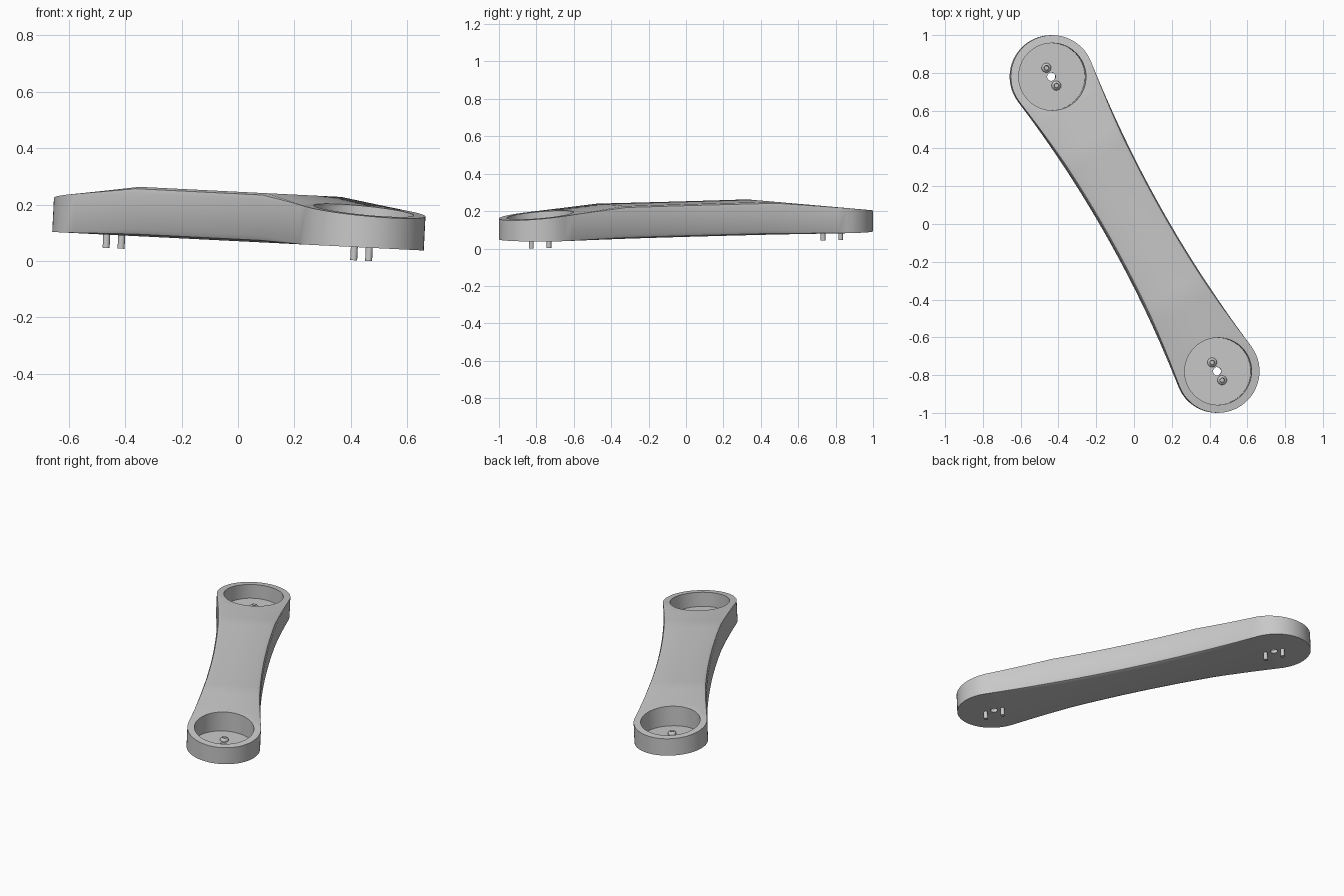
import bpy, bmesh, math
from mathutils import Matrix

cube = bpy.data.objects.get("Cube")
if cube:
    bpy.data.objects.remove(cube, do_unlink=True)

# Single grey material
grey = bpy.data.materials.new("light_grey")
grey.use_nodes = True
COLOR = (0.58, 0.58, 0.58, 1)
grey.diffuse_color = COLOR
grey.node_tree.nodes["Principled BSDF"].inputs["Base Color"].default_value = COLOR

# The bar runs along local y, then is turned and slightly tilted
FRAME = (Matrix.Translation((0, 0, 0.07)) @ Matrix.Rotation(math.radians(2.86), 4, "Y")
         @ Matrix.Rotation(math.radians(29.4), 4, "Z"))
END, RADIUS, JOIN, CREASE = 0.895, 0.22, 0.865, 0.46
FLOOR = 0.022


def add_object(name, bm):
    bmesh.ops.recalc_face_normals(bm, faces=bm.faces)
    mesh = bpy.data.meshes.new(name)
    bm.to_mesh(mesh)
    bm.free()
    mesh.materials.append(grey)
    ob = bpy.data.objects.new(name, mesh)
    bpy.context.collection.objects.link(ob)
    ob.matrix_world = FRAME
    return ob


def activate(ob):
    bpy.ops.object.select_all(action="DESELECT")
    ob.select_set(True)
    bpy.context.view_layer.objects.active = ob


def smooth(ob, degrees=28):
    activate(ob)
    bpy.ops.object.shade_smooth_by_angle(angle=math.radians(degrees))


def cylinder(name, radius, z0, z1, x, y, segments):
    bm = bmesh.new()
    bmesh.ops.create_cone(bm, cap_ends=True, segments=segments, radius1=radius,
                          radius2=radius, depth=z1 - z0,
                          matrix=Matrix.Translation((x, y, (z0 + z1) / 2)))
    return add_object(name, bm)


def lathe(name, profile, x, y, segments=20):
    bm = bmesh.new()
    verts = [bm.verts.new((r, 0, z)) for r, z in profile]
    edges = [bm.edges.new(pair) for pair in zip(verts, verts[1:])]
    bmesh.ops.spin(bm, geom=verts + edges, cent=(0, 0, 0), axis=(0, 0, 1),
                   angle=math.tau, steps=segments)
    bmesh.ops.remove_doubles(bm, verts=bm.verts, dist=0.0002)
    bmesh.ops.translate(bm, verts=bm.verts, vec=(x, y, 0))
    return add_object(name, bm)


def section(s):
    """Half width, top height and edge bevel of the bar at distance s."""
    a = abs(s)
    if a < JOIN:
        w = 0.16 + 0.058 * (a / JOIN) ** 2
    else:
        w = math.sqrt(max(0, RADIUS ** 2 - (a - END) ** 2))
    top = 0.175 - 0.1 * max(0, a - CREASE)
    bevel = 0.024 * min(1, max(0, (JOIN - a) / (JOIN - CREASE)))
    return w, top, bevel


# Bar body: waisted loft with rounded ends and bevels fading out at the ends
half = [CREASE * i / 8 for i in range(1, 9)]
half += [CREASE + (JOIN - CREASE) * i / 8 for i in range(1, 9)]
half += [END + RADIUS * math.sin(math.radians(a)) for a in range(0, 91, 6)]
stations = [-s for s in reversed(half)] + [0] + half
bm = bmesh.new()
rings = []
for s in stations:
    w, top, b = section(s)
    c = b * 0.3
    right = [(w - b, 0), (w - c, c), (w, b), (w, top - b), (w - c, top - c), (w - b, top)]
    ring = right + [(-x, z) for x, z in reversed(right)]
    rings.append([bm.verts.new((x, s, z)) for x, z in ring])
for r0, r1 in zip(rings, rings[1:]):
    n = len(r0)
    for i in range(n):
        bm.faces.new((r0[i], r0[(i + 1) % n], r1[(i + 1) % n], r1[i]))
bmesh.ops.remove_doubles(bm, verts=bm.verts, dist=0.0003)
body = add_object("bar_body", bm)

# Round recesses and centre holes at both ends
for side in (-1, 1):
    for radius, z0, segments in ((0.178, FLOOR, 48), (0.022, -0.1, 20)):
        cutter = cylinder("recess_cutter", radius, z0, 0.4, 0, side * END, segments)
        cutter.hide_render = True
        mod = body.modifiers.new("recess", "BOOLEAN")
        mod.operation, mod.solver, mod.object = "DIFFERENCE", "EXACT", cutter
        activate(body)
        bpy.ops.object.modifier_apply(modifier=mod.name)
        bpy.data.objects.remove(cutter, do_unlink=True)
smooth(body)

# Screws: domed socket head on the recess floor, shank out of the underside
SCREW = [(0, -0.047), (0.0125, -0.047), (0.0125, FLOOR), (0.025, FLOOR),
         (0.025, FLOOR + 0.008), (0.022, FLOOR + 0.015), (0.013, FLOOR + 0.02),
         (0.011, FLOOR + 0.01), (0, FLOOR + 0.01)]
for end_name, side in (("front", -1), ("back", 1)):
    for place, offset in (("inner", -0.054), ("outer", 0.054)):
        screw = lathe(f"{end_name}_{place}_screw", SCREW, 0, side * (END + offset))
        smooth(screw, 40)
